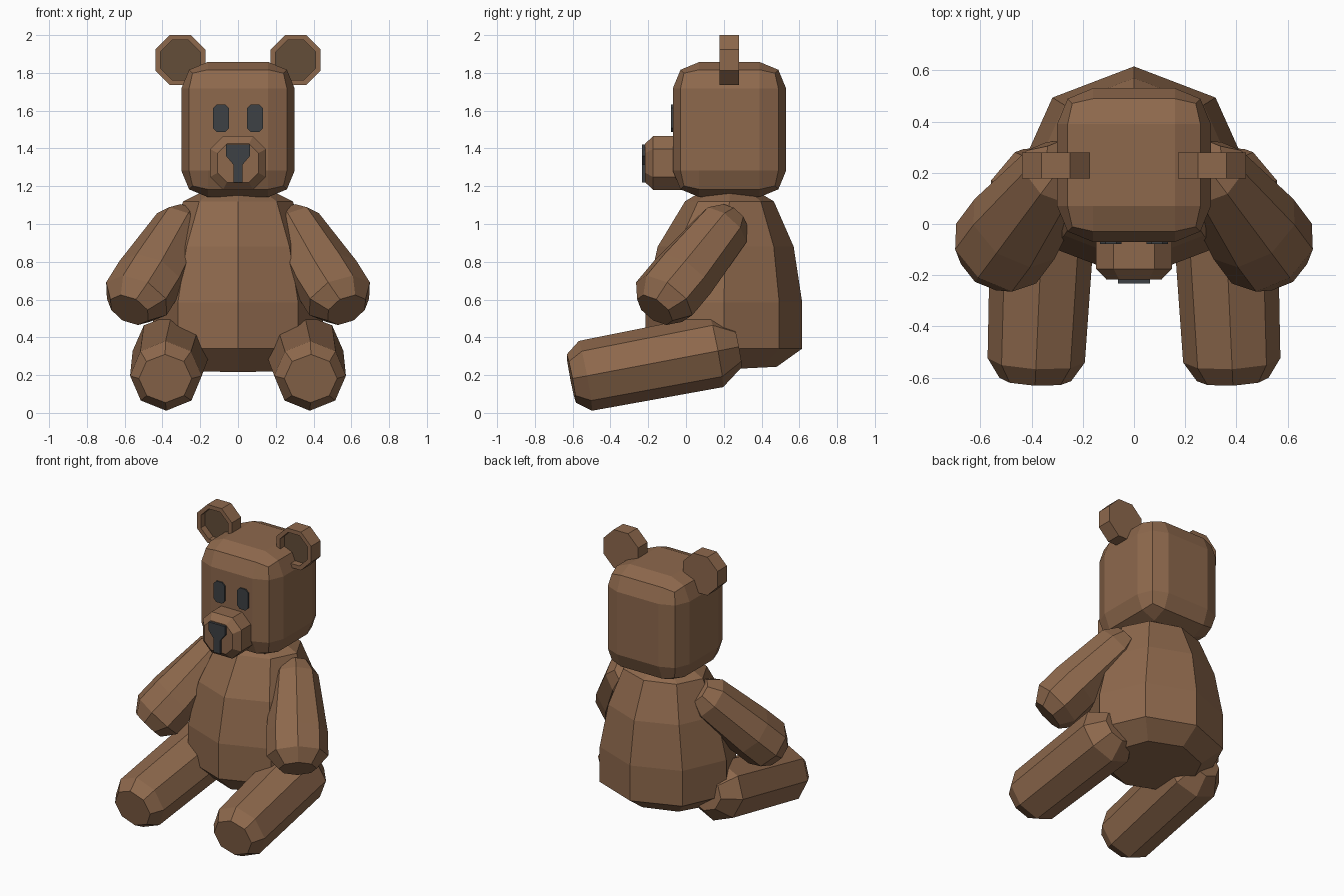
import bpy, bmesh, math
from mathutils import Vector

cube = bpy.data.objects.get("Cube")
if cube:
    bpy.data.objects.remove(cube, do_unlink=True)


def material(name, rgb):
    mat = bpy.data.materials.new(name)
    mat.use_nodes = True
    mat.diffuse_color = (*rgb, 1)
    bsdf = next(n for n in mat.node_tree.nodes if n.type == 'BSDF_PRINCIPLED')
    bsdf.inputs["Base Color"].default_value = (*rgb, 1)
    bsdf.inputs["Roughness"].default_value = 0.8
    return mat


FUR = material("brown_fur", (0.27, 0.14, 0.073))
INNER = material("dark_brown_inner_ear", (0.125, 0.074, 0.04))
DARK = material("charcoal", (0.048, 0.053, 0.058))


def finish(name, bm, mats):
    bmesh.ops.recalc_face_normals(bm, faces=bm.faces)
    mesh = bpy.data.meshes.new(name)
    bm.to_mesh(mesh)
    bm.free()
    for m in mats:
        mesh.materials.append(m)
    obj = bpy.data.objects.new(name, mesh)
    bpy.context.collection.objects.link(obj)
    return obj


def loft(name, rings, mats, last_cap=0):
    """Skin equal-length rings of points and close both ends."""
    bm = bmesh.new()
    loops = [[bm.verts.new(p) for p in ring] for ring in rings]
    n = len(loops[0])
    for a, b in zip(loops, loops[1:]):
        for i in range(n):
            j = (i + 1) % n
            bm.faces.new((a[i], a[j], b[j], b[i]))
    bm.faces.new(loops[0])
    bm.faces.new(loops[-1]).material_index = last_cap
    return finish(name, bm, mats)


def octagon(turn=0.0):
    return [(math.cos(a), math.sin(a))
            for a in (math.radians(45 * k + turn) for k in range(8))]


def limb(name, start, end, sections):
    """Octagonal limb; sections are (distance from start 0..1, side radius, upper radius)."""
    start, end = Vector(start), Vector(end)
    axis = (end - start).normalized()
    u = axis.cross(Vector((0, 0, 1))).normalized()
    v = u.cross(axis)
    rings = [[start.lerp(end, t) + u * ru * c + v * rv * s for c, s in octagon()]
             for t, ru, rv in sections]
    return loft(name, rings, [FUR])


def plate(name, outline, front, back):
    """Extrude an x-z outline along y."""
    return loft(name, [[(x, y, z) for x, z in outline] for y in (front, back)], [DARK])


def chamfered(hx, hz, c, cx, cz):
    """Rectangle outline with cut corners."""
    pts = [(hx, hz - c), (hx - c, hz), (c - hx, hz), (-hx, hz - c),
           (-hx, c - hz), (c - hx, -hz), (hx - c, -hz), (hx, c - hz)]
    return [(cx + x, cz + z) for x, z in pts]


# Torso: (height, x radius, y radius, y centre, backward tilt)
torso = [(0.23, 0.31, 0.28, 0.20, 0.05), (0.34, 0.45, 0.415, 0.20, 0),
         (0.585, 0.45, 0.415, 0.20, 0), (0.88, 0.385, 0.36, 0.21, 0),
         (1.12, 0.29, 0.235, 0.23, 0), (1.165, 0.2, 0.16, 0.23, 0)]
loft("torso", [[(c * rx, cy + s * ry, z + tilt * s * ry) for c, s in octagon()]
               for z, rx, ry, cy, tilt in torso], [FUR])

# Head: softly bevelled block
bm = bmesh.new()
bmesh.ops.create_cube(bm, size=1)
bmesh.ops.scale(bm, vec=(0.6, 0.6, 0.715), verts=bm.verts)
bmesh.ops.translate(bm, vec=(0, 0.23, 1.5), verts=bm.verts)
bmesh.ops.bevel(bm, geom=bm.edges[:], offset=0.14, offset_type='OFFSET',
                segments=2, profile=0.5, affect='EDGES')
finish("head", bm, [FUR])

# Muzzle with chamfered front
muzzle = [(0.0, 0.148, 0.142, 0.068), (-0.175, 0.148, 0.142, 0.068), (-0.216, 0.108, 0.102, 0.05)]
loft("muzzle", [[(x, y, z) for x, z in chamfered(hx, hz, c, 0, 1.323)]
                for y, hx, hz, c in muzzle], [FUR])

# Nose and mouth in one funnel shape
half = [(0.063, 1.42), (0.063, 1.36), (0.025, 1.315), (0.025, 1.22)]
plate("nose", half + [(-x, z) for x, z in reversed(half)], -0.232, -0.21)

for side, s in (("left", 1), ("right", -1)):
    plate(side + "_eye", chamfered(0.042, 0.073, 0.02, s * 0.09, 1.56), -0.079, -0.065)

    # Ear: octagonal disc with a recessed darker centre
    ear = [(0.28, 0.144), (0.177, 0.144), (0.177, 0.114), (0.225, 0.114)]
    loft(side + "_ear", [[(s * 0.305 + r * c, y, 1.868 + r * d) for c, d in octagon(22.5)]
                         for y, r in ear], [FUR, INNER], last_cap=1)

    # Arm: from hand to shoulder
    limb(side + "_arm", (s * 0.575, -0.165, 0.545), (s * 0.265, 0.25, 1.04),
         [(0, 0.12, 0.11), (0.12, 0.195, 0.17), (0.35, 0.195, 0.17),
          (0.88, 0.145, 0.15), (1, 0.09, 0.09)])

    # Leg: from foot to hip
    limb(side + "_leg", (s * 0.385, -0.607, 0.182), (s * 0.345, 0.275, 0.35),
         [(0, 0.14, 0.13), (0.085, 0.19, 0.188), (0.87, 0.208, 0.195), (1, 0.12, 0.11)])
